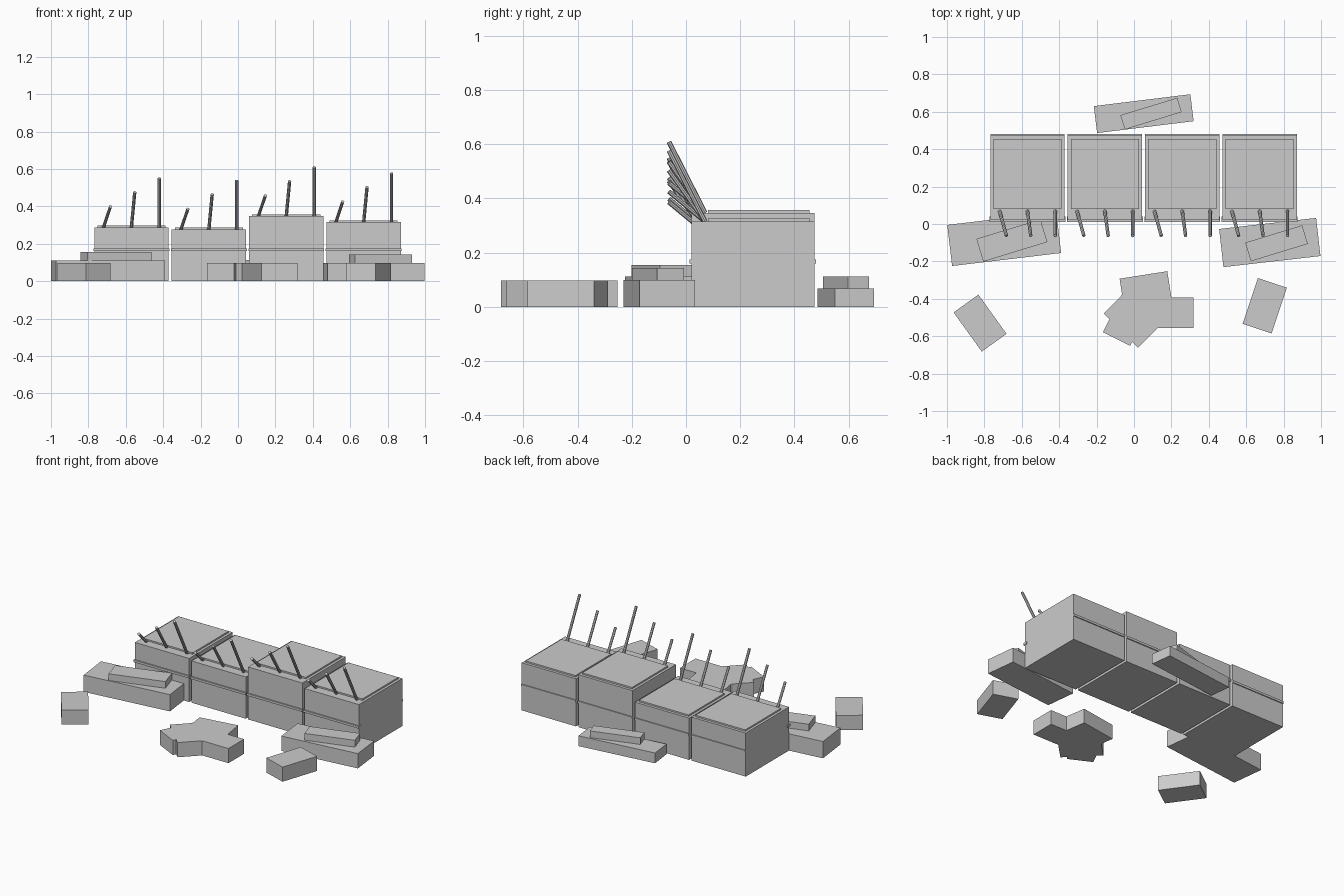
import bpy
from math import radians
from mathutils import Vector

cube = bpy.data.objects.get("Cube")
if cube:
    bpy.data.objects.remove(cube, do_unlink=True)

stone = bpy.data.materials.new("plain grey")
stone.use_nodes = True
GREY = (0.6, 0.6, 0.6, 1)
stone.diffuse_color = GREY
stone.node_tree.nodes["Principled BSDF"].inputs["Base Color"].default_value = GREY


def box(name, x, y, z0, z1, length, depth, angle=0):
    """Upright box from z0 to z1, turned about z."""
    bpy.ops.mesh.primitive_cube_add(size=1, location=(x, y, (z0 + z1) / 2),
                                    rotation=(0, 0, radians(angle)))
    ob = bpy.context.object
    ob.name = name
    ob.scale = (length, depth, z1 - z0)
    ob.data.materials.append(stone)
    return ob


def pole(name, start, end, radius=0.009):
    """Thin rod between two points."""
    a, b = Vector(start), Vector(end)
    axis = b - a
    bpy.ops.mesh.primitive_cylinder_add(vertices=8, radius=radius, depth=axis.length,
                                        location=(a + b) / 2)
    ob = bpy.context.object
    ob.name = name
    ob.rotation_euler = axis.to_track_quat("Z", "Y").to_euler()
    ob.data.materials.append(stone)


# Row of four houses with roof plates, wall ledges and leaning poles
for i, height in enumerate((0.288, 0.276, 0.347, 0.315)):
    x = -0.57 + 0.414 * i
    box(f"house_{i}", x, 0.247, 0, height, 0.397, 0.453)
    box(f"roof_plate_{i}", x, 0.268, height - 0.01, height + 0.01, 0.364, 0.375)
    box(f"front_ledge_{i}", x, 0.026, 0.16, 0.175, 0.406, 0.028)
    box(f"back_ledge_{i}", x, 0.469, 0.16, 0.175, 0.397, 0.022)
    for k, (lean, rise) in enumerate(((0.037, 0.11), (0.018, 0.188), (0, 0.262))):
        px = x + 0.149 * (k - 1)
        pole(f"pole_{i}_{k}", (px, 0.07, height), (px + lean, -0.063, height + rise))

# Stepped slabs: x, y, bottom, top, length, depth, angle
slabs = {
    "left_slab": (0.726, -0.099, 0, 0.098, 0.522, 0.205, 6.5),
    "left_slab_step": (0.762, -0.103, 0.098, 0.143, 0.318, 0.104, 17),
    "right_slab": (-0.694, -0.08, 0, 0.111, 0.587, 0.221, 6.8),
    "right_slab_step": (-0.653, -0.088, 0.111, 0.155, 0.358, 0.127, 17),
    "back_slab": (0.052, 0.59, 0, 0.068, 0.52, 0.145, 7),
    "back_slab_step": (0.091, 0.59, 0.068, 0.112, 0.318, 0.08, 17),
}
for name, dims in slabs.items():
    box(name, *dims)

# Loose blocks, four of them piled together in the middle
blocks = ((-0.823, -0.53, -54.3), (0.699, -0.437, 71.6), (0.19, -0.474, 0),
          (0.063, -0.353, 8.9), (-0.036, -0.5, 63.4), (-0.013, -0.513, -45))
for i, (x, y, angle) in enumerate(blocks):
    box(f"loose_block_{i}", x, y, 0, 0.097, 0.258, 0.163, angle)
